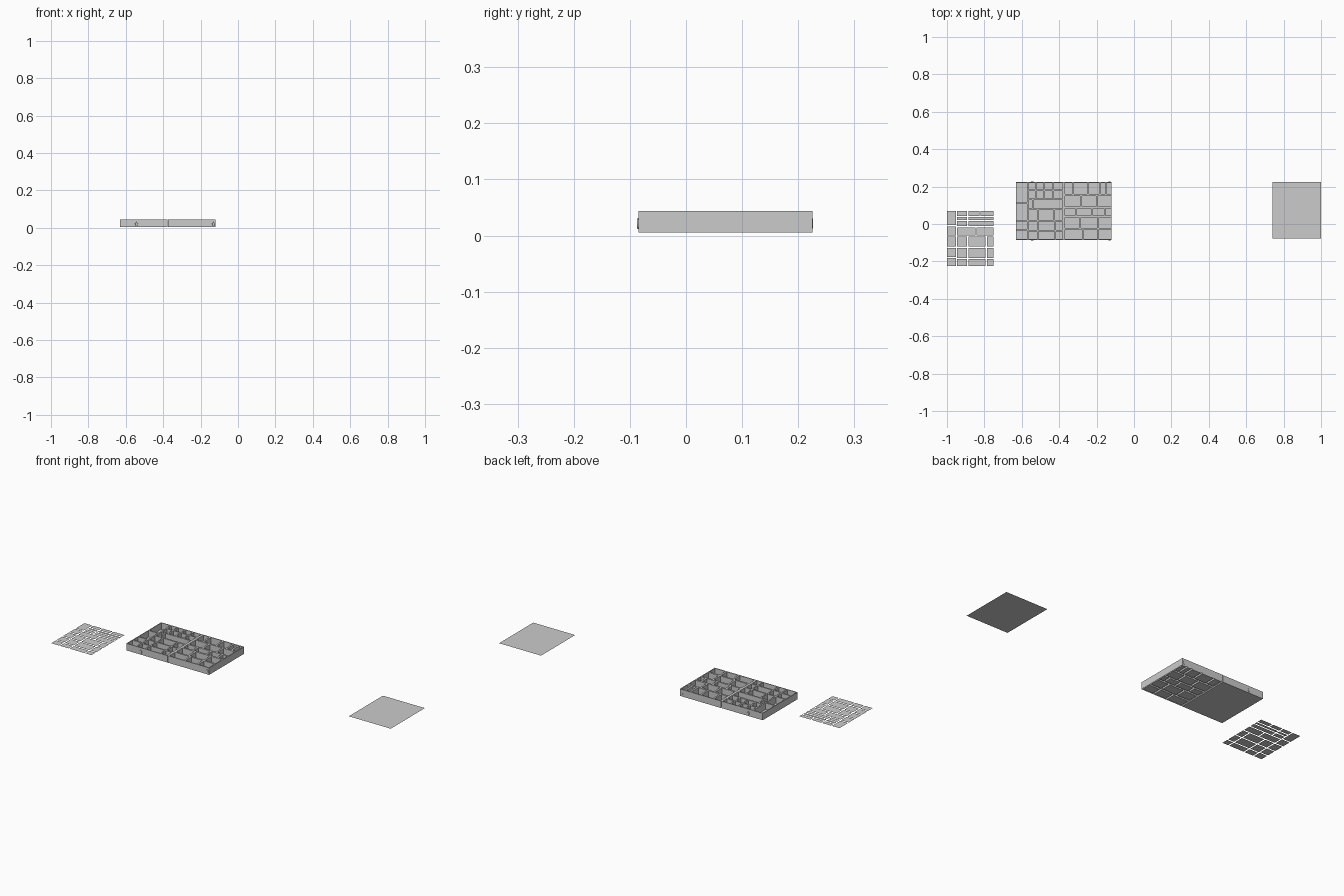
import bpy, bmesh, math
from mathutils import Matrix

if "Cube" in bpy.data.objects:
    bpy.data.objects.remove(bpy.data.objects["Cube"])

Z0, Z1 = 0.005, 0.044          # underside and rim of the trays


def make(name, bm):
    bmesh.ops.remove_doubles(bm, verts=bm.verts, dist=1e-5)
    me = bpy.data.meshes.new(name)
    bm.to_mesh(me)
    bm.free()
    ob = bpy.data.objects.new(name, me)
    bpy.context.collection.objects.link(ob)
    return ob


def quad(bm, *pts):
    bm.faces.new([bm.verts.new(p) for p in pts])


def ring(r, z):
    x0, y0, x1, y1 = r
    return [(x0, y0, z), (x1, y0, z), (x1, y1, z), (x0, y1, z)]


def band(bm, a, b):
    for i in range(4):
        j = (i + 1) % 4
        quad(bm, a[i], a[j], b[j], b[i])


def cells(rect, size, grids):
    """Turn grids of cuts (measured from the back left corner) into cells."""
    x0, y0, x1, y1 = rect
    sx, sy = (x1 - x0) / size[0], (y1 - y0) / size[1]
    for xs, ys in grids:
        for a, b in zip(xs, xs[1:]):
            for c, d in zip(ys, ys[1:]):
                yield x0 + a * sx, y1 - d * sy, x0 + b * sx, y1 - c * sy


def inset(r, t):
    return r[0] + t, r[1] + t, r[2] - t, r[3] - t


def tray(name, rect, grids, t, floor, plate):
    bm = bmesh.new()
    for c in cells(rect, (48, 57), grids):
        inner = inset(c, t / 2)
        band(bm, ring(c, Z1), ring(inner, Z1))         # wall tops
        band(bm, ring(inner, Z1), ring(inner, floor))  # compartment sides
        quad(bm, *ring(inner, floor))                  # compartment floor
    band(bm, ring(rect, Z0), ring(rect, Z1))           # outside walls
    if plate:
        quad(bm, *reversed(ring(rect, Z0)))            # solid underside
    make(name, bm)


# left tray: many small compartments on a solid plate
tray("left_tray", (-0.632, -0.085, -0.378, 0.224), [
    ([0, 12], [0, 21, 38, 47, 57]),
    ([12, 20, 29, 38, 48], [0, 8, 17]),
    ([12, 17, 48], [17, 27]),
    ([12, 22, 39, 48], [27, 38]),
    ([12, 22, 40, 48], [38, 48, 57]),
], 0.008, 0.008, True)

# right tray: larger compartments with separate floor panels
tray("right_tray", (-0.373, -0.085, -0.119, 0.225), [
    ([0, 9, 24, 36, 42, 48], [0, 13]),
    ([0, 17, 33, 48], [13, 25]),
    ([0, 12, 28, 41, 48], [25, 34]),
    ([0, 16, 34, 48], [34, 46]),
    ([0, 19, 34, 48], [46, 57]),
], 0.010, 0.006, False)

# strip joining the two trays
bm = bmesh.new()
joint = (-0.378, -0.085, -0.373, 0.224)
quad(bm, *ring(joint, Z1))
make("tray_joint", bm)

# loose floor panels on the far left
bm = bmesh.new()
for c in cells((-1.003, -0.228, -0.747, 0.073), (47, 55), [
    ([0, 10], [0, 15, 25, 36, 46, 55]),
    ([10, 21, 33, 47], [0, 6]),
    ([10, 21, 47], [6, 10, 16]),
    ([10, 29, 47], [16, 25]),
    ([10, 21, 39, 47], [25, 36, 47, 55]),
]):
    quad(bm, *ring(inset(c, 0.0035), 0))
make("floor_panels", bm)

# plain base sheet on the far right
bm = bmesh.new()
quad(bm, *ring((0.74, -0.077, 1.0, 0.225), 0))
make("base_sheet", bm)

# small oval studs on the front and back walls
for side, y in (("front", -0.085), ("back", 0.224)):
    for i, x in enumerate((-0.543, -0.131)):
        bm = bmesh.new()
        bmesh.ops.create_cone(
            bm, cap_ends=True, segments=16, radius1=1, radius2=0.8, depth=0.004,
            matrix=Matrix.Translation((x, y, 0.021))
            @ Matrix.Diagonal((0.008, 1, 0.011, 1))
            @ Matrix.Rotation(math.pi / 2 * (1 if side == "front" else -1), 4, "X"))
        make(f"{side}_stud_{i + 1}", bm)
